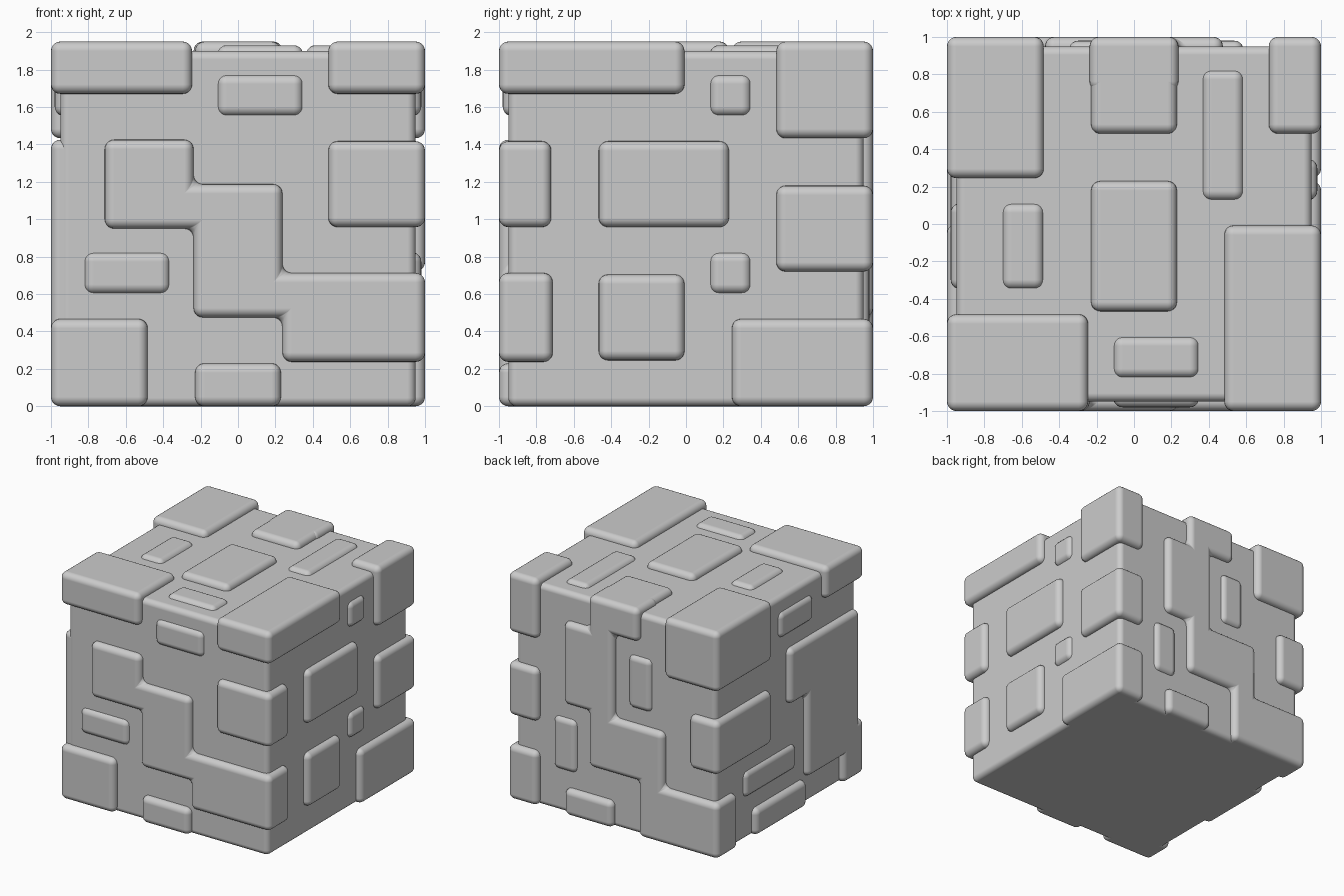
import bpy, bmesh

if "Cube" in bpy.data.objects:
    bpy.data.objects.remove(bpy.data.objects["Cube"])

G = 0.2375        # the cube faces are laid out on an 8 x 8 grid of this cell size
HALF = 4 * G      # half width of the core cube
GAP = 0.008       # panels sit slightly inside their grid cells


def prism(name, outline, axis, lo, hi, radius=0.05):
    """Extrude an outline along an axis; outline is (y,z), (x,z) or (x,y) for axis 0, 1, 2."""
    bm = bmesh.new()

    def point(p, d):
        c = list(p)
        c.insert(axis, d)
        return bm.verts.new(c)

    face = bm.faces.new([point(p, lo) for p in outline])
    ext = bmesh.ops.extrude_face_region(bm, geom=[face], use_keep_orig=True)
    for v in ext["geom"]:
        if isinstance(v, bmesh.types.BMVert):
            v.co[axis] = hi
    bmesh.ops.recalc_face_normals(bm, faces=bm.faces)
    for f in bm.faces:
        f.smooth = True
    mesh = bpy.data.meshes.new(name)
    bm.to_mesh(mesh)
    bm.free()
    obj = bpy.data.objects.new(name, mesh)
    bpy.context.collection.objects.link(obj)
    bev = obj.modifiers.new("Rounding", "BEVEL")
    bev.width = radius
    bev.segments = 5
    bev.limit_method = "ANGLE"
    bev.harden_normals = True
    return obj


def span(cells, out, vertical=False):
    """Grid range to coordinates; ranges touching the cube's border stand proud by out."""
    a, b = cells
    if vertical:
        lo = 0 if a == 0 else a * G + GAP
        hi = 2 * HALF + out if b == 8 else b * G - GAP
    else:
        lo = -HALF - out if a == -4 else a * G + GAP
        hi = HALF + out if b == 4 else b * G - GAP
    return lo, hi


def block(name, x, y, z, out=0.05):
    (x0, x1), (y0, y1), (z0, z1) = span(x, out), span(y, out), span(z, out, True)
    prism(name, [(x0, y0), (x1, y0), (x1, y1), (x0, y1)], 2, z0, z1)


def stepped(name, cells, axis, lo, hi):
    """Stepped panel whose outline is given in grid cells."""
    def side(i):
        return max(-1, min(1, i * G * (1.06 if abs(i) == 4 else 1)))
    prism(name, [(side(a), 1.95 if b == 8 else b * G) for a, b in cells], axis, lo, hi)


# Core cube
prism("core", [(-HALF, -HALF), (HALF, -HALF), (HALF, HALF), (-HALF, HALF)],
      2, 0, 2 * HALF, 0.045)

# Blocks wrapping the cube's corners and edges
block("corner_top_front_left", (-4, -1), (-4, -2), (7, 8))
block("corner_top_front_right", (2, 4), (-4, 0), (7, 8))
block("corner_top_back_right", (3, 4), (2, 4), (6, 8))
block("corner_top_back_left", (-4, -2), (1, 4), (6, 8))
block("corner_bottom_front_left", (-4, -2), (-4, -3), (0, 2))
block("corner_bottom_back_right", (3, 4), (1, 4), (0, 2))
block("edge_front_right", (2, 4), (-4, -3), (4, 6))
block("edge_back_right", (3, 4), (2, 4), (3, 5))
block("edge_back_left", (-4, -3), (1, 4), (3, 5))
block("edge_top_back", (-1, 1), (2, 4), (7, 8))

# Large panels on single faces
block("panel_top", (-1, 1), (-2, 1), (7, 8))
block("panel_right_upper", (3, 4), (-2, 1), (4, 6))
block("panel_right_lower", (3, 4), (-2, 0), (1, 3))
block("panel_front_bottom", (-1, 1), (-4, -3), (0, 1))
block("panel_back_bottom", (0, 2), (3, 4), (0, 1))
block("panel_left_bottom", (-4, -3), (-1, 2), (0, 1))

# Stepped panels on the front, back and left
stepped("stepped_front", [(-3, 6), (-1, 6), (-1, 5), (1, 5), (1, 3), (4, 3),
                          (4, 1), (1, 1), (1, 2), (-1, 2), (-1, 4), (-3, 4)],
        1, -1, -3 * G)
stepped("stepped_back", [(-1, 8), (1, 8), (1, 7), (2, 7), (2, 4), (1, 4), (1, 2),
                         (-1, 2), (-1, 0), (-4, 0), (-4, 2), (-2, 2), (-2, 4),
                         (0, 4), (0, 7), (-1, 7)],
        1, 3 * G, 1)
stepped("stepped_left", [(0, 6), (-3.97, 6), (-3.97, 1), (-1, 1), (-1, 4), (0, 4)],
        0, -1, -3 * G)

# Small low tiles
LOW = 0.03
block("tile_front_upper", (-0.5, 1.5), (-4, -3), (6.5, 7.5), LOW)
block("tile_front_lower", (-3.5, -1.5), (-4, -3), (2.5, 3.5), LOW)
block("tile_right_upper", (3, 4), (0.5, 1.5), (6.5, 7.5), LOW)
block("tile_right_lower", (3, 4), (0.5, 1.5), (2.5, 3.5), LOW)
block("tile_back_upper", (-1.5, -0.5), (3, 4), (4.5, 6.5), LOW)
block("tile_back_lower", (1.5, 2.5), (3, 4), (1.5, 3.5), LOW)
block("tile_left_upper", (-4, -3), (-1.5, 0.5), (6.5, 7.5), LOW)
block("tile_left_lower", (-4, -3), (-0.5, 2.5), (1.5, 2.5), LOW)
block("tile_top_right", (1.5, 2.5), (0.5, 3.5), (7, 8), LOW)
block("tile_top_left", (-3, -2), (-1.5, 0.5), (7, 8), LOW)
block("tile_top_front", (-0.5, 1.5), (-3.5, -2.5), (7, 8), LOW)
